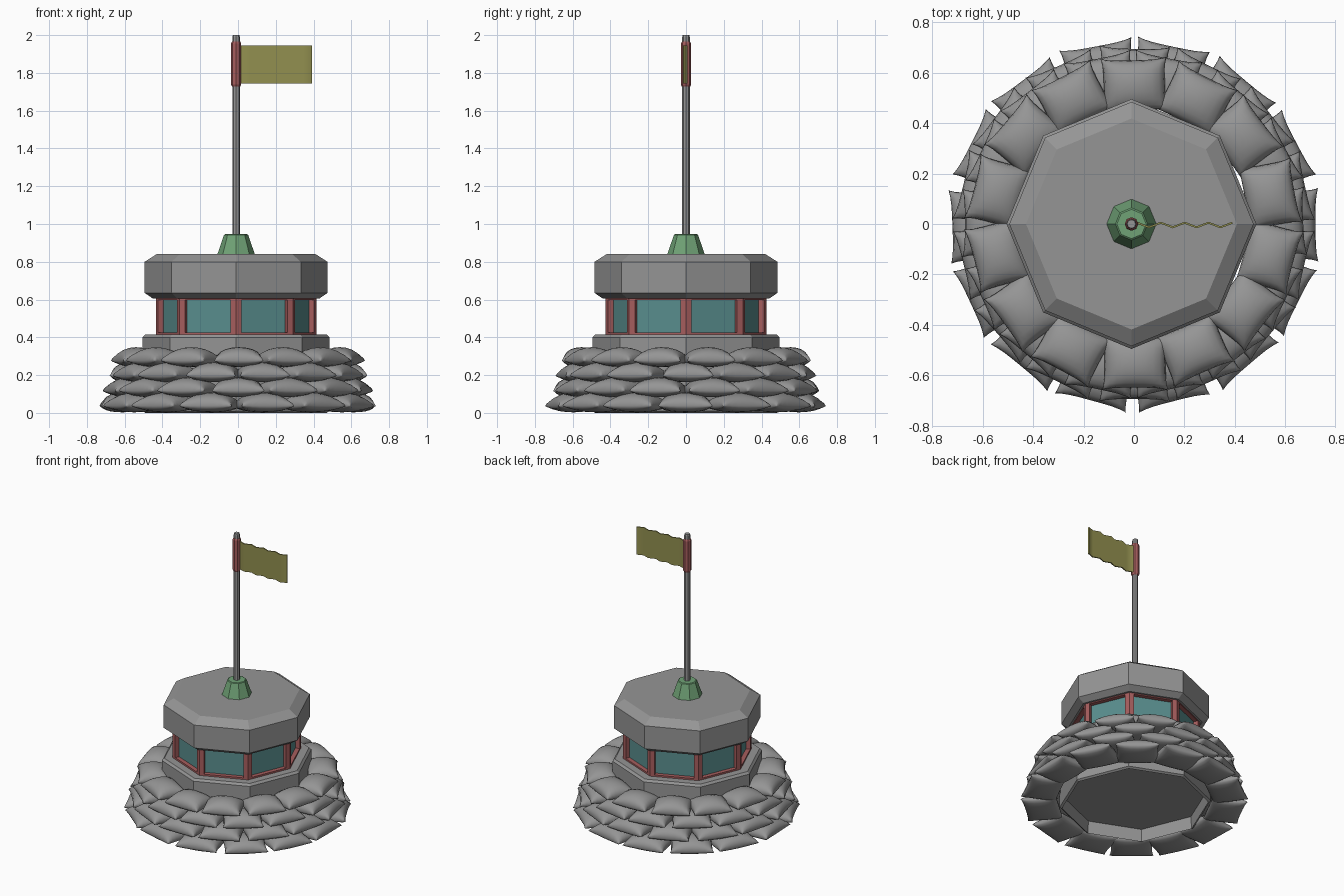
import bpy, bmesh, math, random
from mathutils import Matrix, Vector

if "Cube" in bpy.data.objects:
    bpy.data.objects.remove(bpy.data.objects["Cube"])

random.seed(4)
CX = -0.01  # tower axis


def material(name, rgb):
    m = bpy.data.materials.new(name)
    m.diffuse_color = (*rgb, 1)
    m.use_nodes = True
    m.node_tree.nodes["Principled BSDF"].inputs["Base Color"].default_value = m.diffuse_color
    return m


GREY = material("dark_concrete", (0.30, 0.30, 0.30))
RED = material("red_frame", (0.38, 0.11, 0.11))
GLASS = material("teal_glass", (0.10, 0.27, 0.27))
GREEN = material("green_cap", (0.16, 0.36, 0.18))
OLIVE = material("olive_cloth", (0.29, 0.28, 0.08))


def finish(name, bm, *mats):
    me = bpy.data.meshes.new(name)
    bm.to_mesh(me)
    bm.free()
    ob = bpy.data.objects.new(name, me)
    bpy.context.collection.objects.link(ob)
    for m in mats or (GREY,):
        me.materials.append(m)
    return ob


def lathe_bm(profile, sides=8):
    """Revolve (radius, z) points into a capped, flat-sided solid."""
    bm = bmesh.new()
    rings = []
    for r, z in profile:
        rings.append([bm.verts.new((CX + r * math.cos(math.tau * i / sides),
                                    r * math.sin(math.tau * i / sides), z))
                      for i in range(sides)])
    for a, b in zip(rings, rings[1:]):
        for i in range(sides):
            j = (i + 1) % sides
            bm.faces.new((a[i], a[j], b[j], b[i]))
    bm.faces.new(rings[0][::-1])
    bm.faces.new(rings[-1])
    bmesh.ops.recalc_face_normals(bm, faces=bm.faces)
    return bm


# concrete base, hollow underneath
finish("base_wall", lathe_bm([(0.475, 0.09), (0.48, 0.0), (0.495, 0.01),
                              (0.495, 0.40), (0.48, 0.415)]))

# window band: each side gets a frame with a recessed pane
bm = lathe_bm([(0.425, 0.395), (0.425, 0.63)])
sides = [f for f in bm.faces if abs(f.normal.z) < 0.5]
bmesh.ops.inset_individual(bm, faces=sides, thickness=0.045)
panes = bmesh.ops.extrude_discrete_faces(bm, faces=sides)["faces"]
for f in panes:
    f.material_index = 1
    bmesh.ops.translate(bm, verts=f.verts, vec=-f.normal * 0.03)
finish("window_band", bm, RED, GLASS)

# roof slab, cap, pole and sleeve
finish("roof", lathe_bm([(0.44, 0.605), (0.484, 0.635), (0.484, 0.80), (0.418, 0.842)]))
finish("pole_socket", lathe_bm([(0.099, 0.84), (0.064, 0.942), (0.058, 0.946)]), GREEN)
finish("flag_pole", lathe_bm([(0.02, 0.93), (0.02, 1.99), (0.017, 2.0)]))
finish("flag_sleeve", lathe_bm([(0.022, 1.728), (0.027, 1.738), (0.027, 1.955), (0.022, 1.965)]), RED)

# rippled flag
bm = bmesh.new()
cols = []
for i in range(9):
    x, y = 0.012 + 0.0472 * i, -0.004 + 0.009 * (-1) ** i
    cols.append([bm.verts.new((x, y, z)) for z in (1.745, 1.945)])
for a, b in zip(cols, cols[1:]):
    bm.faces.new((a[0], b[0], b[1], a[1])).smooth = True
flag = finish("flag", bm, OLIVE)
mod = flag.modifiers.new("thickness", "SOLIDIFY")
mod.thickness = 0.008
mod.offset = 0
split = flag.modifiers.new("crisp_rim", "EDGE_SPLIT")
split.split_angle = math.radians(65)


def pillow(bm, length, width, matrix):
    """Sandbag: puffed grid with a low seam, corners sticking out as small ears."""
    n = 10
    top, bottom = {}, {}
    for i in range(n + 1):
        for j in range(n + 1):
            u = math.sin(math.pi / 2 * (2 * i / n - 1))
            v = math.sin(math.pi / 2 * (2 * j / n - 1))
            x = u * length * (1 - 0.08 * (1 - v ** 4))
            y = v * width * (1 - (0.09 if v > 0 else 0.03) * (1 - u ** 4))
            puff = max(0, (1 - u * u) * (1 - v * v)) ** 0.4
            top[i, j] = bm.verts.new(matrix @ Vector((x, y, 0.071 * puff)))
            rim = i in (0, n) or j in (0, n)
            bottom[i, j] = top[i, j] if rim else bm.verts.new(matrix @ Vector((x, y, -0.034 * puff)))
    for i in range(n):
        for j in range(n):
            k = [(i, j), (i + 1, j), (i + 1, j + 1), (i, j + 1)]
            bm.faces.new([top[q] for q in k])
            bm.faces.new([bottom[q] for q in reversed(k)])


# four staggered courses of sandbags: radius, half depth, seam height
COUNT = 14
ROWS = [(0.612, 0.118, 0.037), (0.59, 0.114, 0.117), (0.57, 0.11, 0.197), (0.553, 0.105, 0.277)]
for row, (radius, depth, z) in enumerate(ROWS):
    bm = bmesh.new()
    for i in range(COUNT):
        a = math.pi / 2 + math.tau * (i + 0.5 * ((row + 1) % 2)) / COUNT
        a += random.uniform(-0.015, 0.015)
        m = (Matrix.Rotation(a - math.pi / 2, 4, "Z")
             @ Matrix.Translation((0, radius, z))
             @ Matrix.Rotation(random.uniform(-0.04, 0.04), 4, "Z"))
        pillow(bm, radius * 0.238, depth, m)
    for f in bm.faces:
        f.smooth = True
    finish(f"sandbag_row_{row + 1}", bm)
